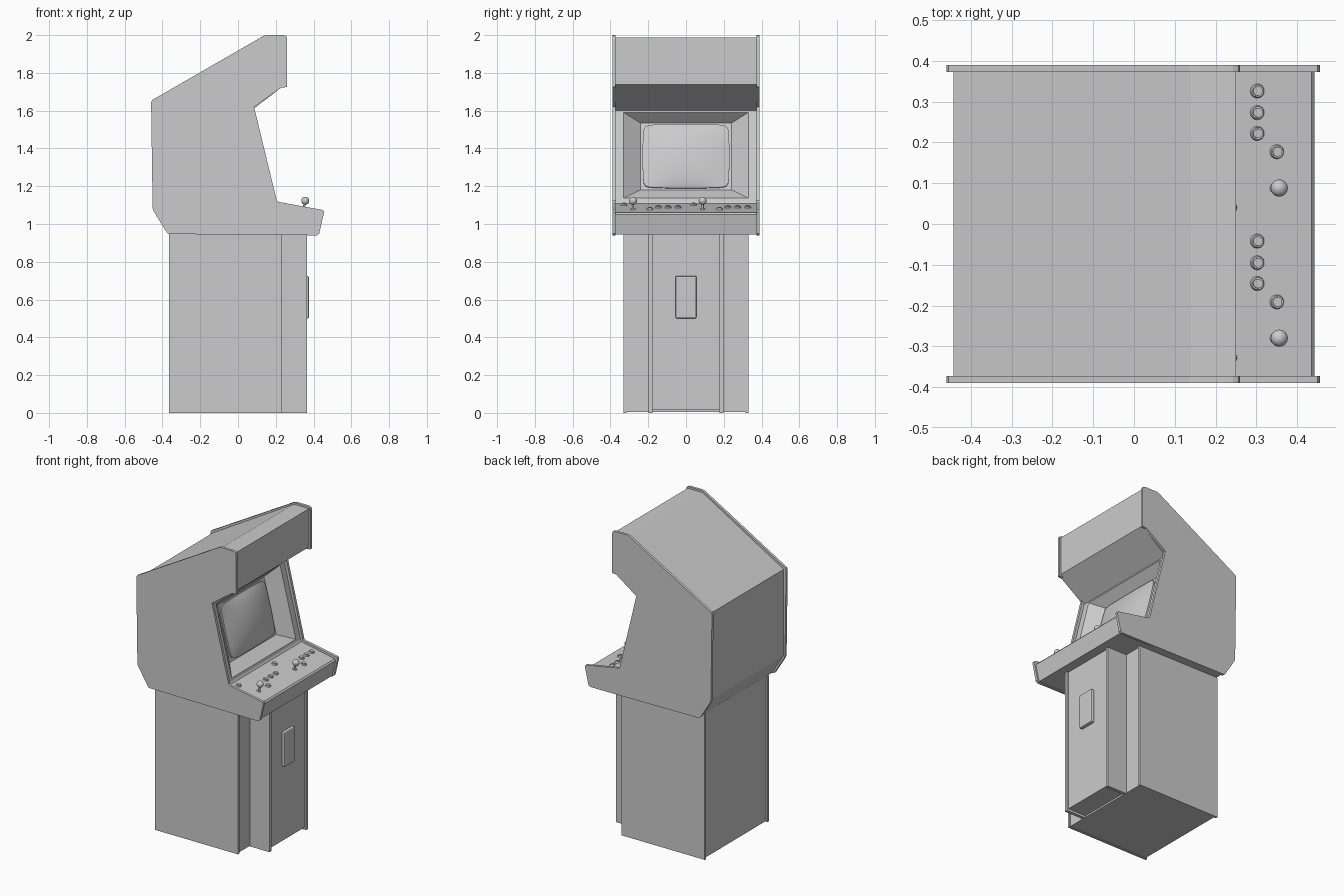
import bpy, bmesh, math
from mathutils import Vector, Matrix

if "Cube" in bpy.data.objects:
    bpy.data.objects.remove(bpy.data.objects["Cube"])


def finish(name, bm, smooth=False):
    bmesh.ops.recalc_face_normals(bm, faces=bm.faces)
    mesh = bpy.data.meshes.new(name)
    bm.to_mesh(mesh)
    bm.free()
    ob = bpy.data.objects.new(name, mesh)
    bpy.context.collection.objects.link(ob)
    if smooth:
        bpy.ops.object.select_all(action='DESELECT')
        ob.select_set(True)
        bpy.context.view_layer.objects.active = ob
        bpy.ops.object.shade_smooth_by_angle(angle=math.radians(35))
    return ob


def prism(profile, y0, y1):
    """Extrude an x/z profile from y0 to y1."""
    bm = bmesh.new()
    face = bm.faces.new([bm.verts.new((x, y0, z)) for x, z in profile])
    new = bmesh.ops.extrude_face_region(bm, geom=[face])['geom']
    bmesh.ops.translate(bm, vec=(0, y1 - y0, 0),
                        verts=[v for v in new if isinstance(v, bmesh.types.BMVert)])
    bmesh.ops.recalc_face_normals(bm, faces=bm.faces)
    return bm


def box(name, x0, x1, y0, y1, z0, z1, bevel=0.0):
    bm = prism([(x0, z0), (x1, z0), (x1, z1), (x0, z1)], y0, y1)
    if bevel:
        bmesh.ops.bevel(bm, geom=bm.edges[:], offset=bevel, segments=2, affect='EDGES', profile=0.5)
    return finish(name, bm)


# Upper side panels
SIDE = [(-0.46, 1.645), (-0.455, 1.656), (0.135, 1.996), (0.15, 2.0), (0.243, 2.0),
        (0.256, 1.994), (0.26, 1.98), (0.26, 1.725), (0.23, 1.722), (0.085, 1.62),
        (0.205, 1.125), (0.215, 1.117), (0.45, 1.074), (0.456, 1.064), (0.43, 0.95),
        (0.418, 0.94), (-0.365, 0.947), (-0.376, 0.953), (-0.448, 1.07), (-0.452, 1.085)]
for label, s in (("left", -1), ("right", 1)):
    finish(f"side_panel_{label}", prism(SIDE, s * 0.373, s * 0.39))

# Upper body with the recessed screen bezel
TOP, BOT = Vector((0.07, 0, 1.60)), Vector((0.19, 0, 1.12))
along = BOT - TOP
normal = Vector((-along.z, 0, along.x)).normalized()


def bezel_point(t, y, depth):
    p = TOP + along * t - normal * depth
    return Vector((p.x, y, p.z))


BODY = [(-0.443, 1.645), (0.118, 1.975), (0.14, 1.988), (0.25, 1.988), (0.25, 1.738),
        (TOP.x, TOP.z), (BOT.x, BOT.z), (0.197, 1.108), (0.435, 1.06), (0.443, 1.05),
        (0.418, 0.945), (-0.36, 0.95), (-0.44, 1.08)]
bm = prism(BODY, -0.374, 0.374)
mid = (TOP + BOT) / 2
front = min(bm.faces, key=lambda f: (f.calc_center_median() - mid).length
            + 10 * (1 - abs(f.normal.dot(normal))))
for half, t0, t1, depth in ((0.33, 0.02, 0.965, 0.0), (0.24, 0.105, 0.84, 0.065)):
    bmesh.ops.inset_individual(bm, faces=[front], thickness=0.02)
    zc = front.calc_center_median().z
    for v in front.verts:
        v.co = bezel_point(t0 if v.co.z > zc else t1, math.copysign(half, v.co.y), depth)
finish("upper_body", bm)

# Bulged tube screen with softened corners
N = 16
bm = bmesh.new()
bmesh.ops.create_grid(bm, x_segments=N, y_segments=N, size=1)
for v in bm.verts:
    u, w = v.co.x, v.co.y
    corner = (abs(u) * abs(w)) ** 12 * 0.045
    y = 0.23 * u * (1 - 0.025 * w * w - corner)
    t = 0.473 + 0.352 * w * (1 - 0.025 * u * u - corner)
    v.co = bezel_point(t, y, 0.055 - 0.03 * (1 - u * u) * (1 - w * w) ** 0.8)
rim = [e for e in bm.edges if e.is_boundary]
skirt = bmesh.ops.extrude_edge_only(bm, edges=rim)['geom']
bmesh.ops.translate(bm, vec=-normal * 0.012,
                    verts=[g for g in skirt if isinstance(g, bmesh.types.BMVert)])
screen = finish("screen", bm, True)

# Control panel parts
SLOPE = math.atan(0.202)


def panel_matrix(x, y):
    return Matrix.Translation((x, y, 1.108 - (x - 0.197) * 0.202)) @ Matrix.Rotation(SLOPE, 4, 'Y')


def add_cone(bm, m, r1, r2, z0, z1, seg=24):
    bmesh.ops.create_cone(bm, cap_ends=True, segments=seg, radius1=r1, radius2=r2,
                          depth=z1 - z0, matrix=m @ Matrix.Translation((0, 0, (z0 + z1) / 2)))


def button(name, x, y):
    bm, m = bmesh.new(), panel_matrix(x, y)
    add_cone(bm, m, 0.019, 0.015, -0.004, 0.007)
    add_cone(bm, m, 0.012, 0.0115, 0.0, 0.011)
    finish(name, bm, True)


def joystick(name, x, y):
    bm, m = bmesh.new(), panel_matrix(x, y)
    add_cone(bm, m, 0.016, 0.012, -0.004, 0.004)
    add_cone(bm, m, 0.006, 0.006, 0.0, 0.035, 12)
    bmesh.ops.create_uvsphere(bm, u_segments=24, v_segments=14, radius=0.021,
                              matrix=m @ Matrix.Translation((0, 0, 0.046)))
    finish(name, bm, True)


for p, y in ((1, -0.28), (2, 0.088)):
    joystick(f"joystick_{p}", 0.347, y)
    spots = [(0.235, -0.048), (0.35, 0.089), (0.302, 0.134), (0.302, 0.185), (0.302, 0.238)]
    for i, (x, dy) in enumerate(spots):
        button(f"button_{p}_{i}", x, y + dy)

# Pedestal
box("pedestal_body", -0.355, 0.225, -0.316, 0.316, 0.004, 0.95)
for label, s in (("left", -1), ("right", 1)):
    box(f"pedestal_side_{label}", -0.366, 0.232, s * 0.315, s * 0.33, 0, 0.95)
    box(f"column_side_{label}", 0.22, 0.366, s * 0.178, s * 0.198, 0, 0.95)

# Front column panel and coin door
box("column_front", 0.22, 0.355, -0.179, 0.179, 0.015, 0.95)
box("coin_door", 0.34, 0.376, -0.056, 0.056, 0.5, 0.725, 0.008)
